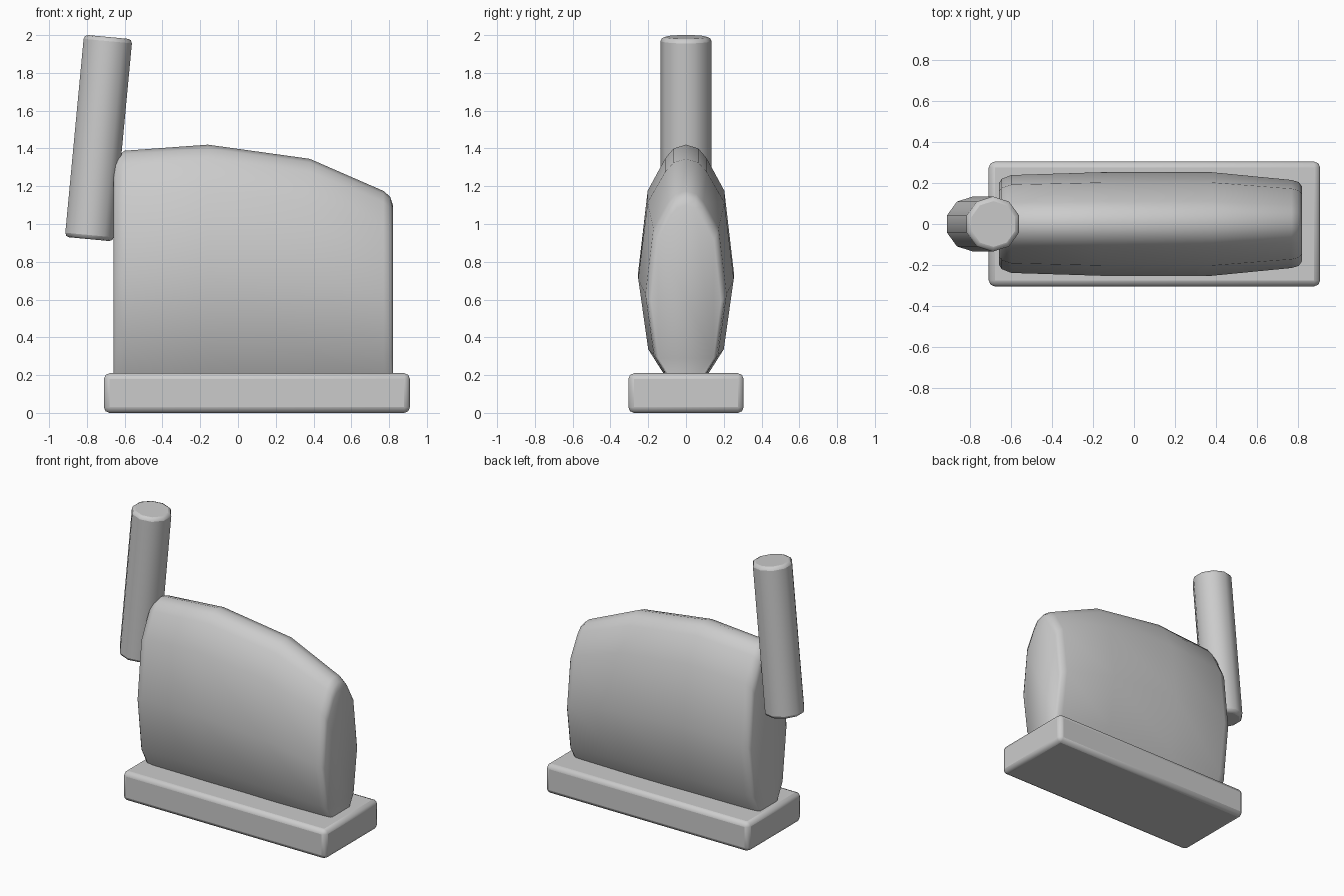
import bpy, bmesh, math

if "Cube" in bpy.data.objects:
    bpy.data.objects.remove(bpy.data.objects["Cube"])


def finish(obj, name, bevel=0, segments=2, angle=40):
    obj.name = name
    bpy.ops.object.select_all(action='DESELECT')
    obj.select_set(True)
    bpy.context.view_layer.objects.active = obj
    if bevel:
        bpy.ops.object.transform_apply(location=False, rotation=False, scale=True)
        mod = obj.modifiers.new("Bevel", 'BEVEL')
        mod.width, mod.segments = bevel, segments
        mod.limit_method, mod.angle_limit = 'ANGLE', math.radians(50)
    bpy.ops.object.shade_smooth_by_angle(angle=math.radians(angle))


# Base plate
bpy.ops.mesh.primitive_cube_add(size=1, location=(0.1, 0, 0.11))
base = bpy.context.object
base.scale = (1.62, 0.61, 0.21)
base.location.z = 0.105
base.scale.z = 0.21
finish(base, "base_plate", 0.03)

# Body: faceted lens section lofted along x (half profile: half width, height fraction)
half = [(0.05, 0.0), (0.2, 0.19), (0.253, 0.49), (0.203, 0.815),
        (0.11, 0.945), (0.065, 0.985)]
ring = half + [(0, 1.0)] + [(-w, t) for w, t in reversed(half)]
# Stations: x, width factor, top height
stations = [(-0.66, 0.79, 1.30), (-0.647, 0.87, 1.355), (-0.6, 0.945, 1.388),
            (-0.16, 1.0, 1.42), (0.38, 1.0, 1.345), (0.77, 0.85, 1.175),
            (0.805, 0.81, 1.145), (0.82, 0.73, 1.10)]
bottom = 0.1
bm = bmesh.new()
rings = [[bm.verts.new((x, w * f, bottom + t * (top - bottom))) for w, t in ring]
         for x, f, top in stations]
n = len(ring)
for a, b in zip(rings, rings[1:]):
    for i in range(n):
        j = (i + 1) % n
        bm.faces.new((a[i], a[j], b[j], b[i]))
bm.faces.new(rings[0])
bm.faces.new(rings[-1])
bmesh.ops.recalc_face_normals(bm, faces=bm.faces)
mesh = bpy.data.meshes.new("body")
bm.to_mesh(mesh)
bm.free()
body = bpy.data.objects.new("body", mesh)
bpy.context.collection.objects.link(body)
finish(body, "body", angle=45)

# Tilted ten-sided handle
bpy.ops.mesh.primitive_cylinder_add(vertices=10, radius=0.135, depth=1.075,
                                    location=(-0.738, 0, 1.455),
                                    rotation=(0, math.atan2(0.1, 1.06), 0))
finish(bpy.context.object, "handle", 0.022)
